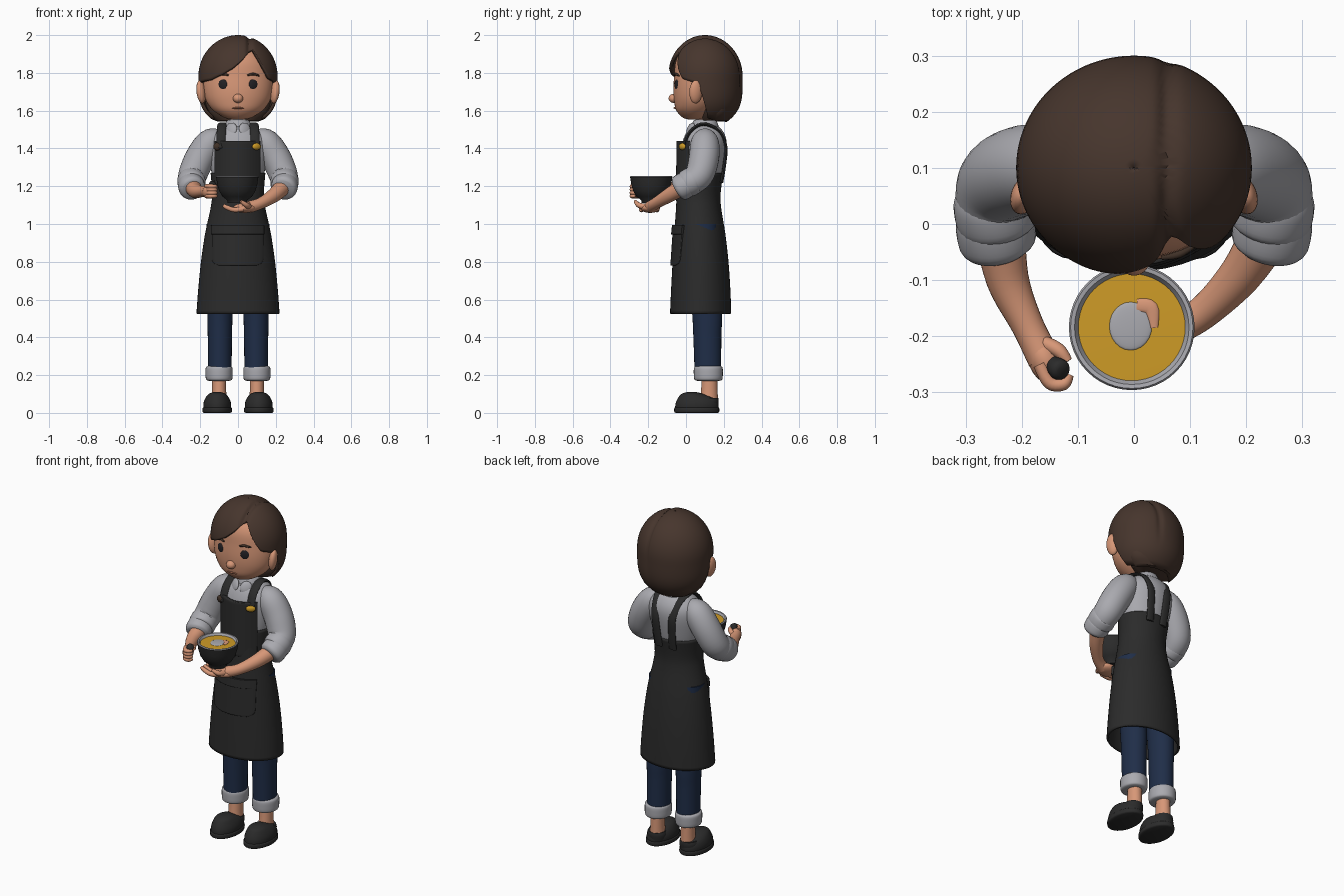
import bpy, bmesh, math
from mathutils import Vector, Euler

if "Cube" in bpy.data.objects:
    bpy.data.objects.remove(bpy.data.objects["Cube"])


def material(name, rgb):
    m = bpy.data.materials.new(name)
    m.diffuse_color = (*rgb, 1)
    m.use_nodes = True
    m.node_tree.nodes["Principled BSDF"].inputs["Base Color"].default_value = m.diffuse_color
    return m


HAIR = material("hair_brown", (0.062, 0.036, 0.026))
SKIN = material("skin", (0.68, 0.31, 0.185))
SHIRT = material("shirt_grey", (0.40, 0.40, 0.43))
APRON = material("apron_black", (0.024, 0.024, 0.024))
JEANS = material("denim_navy", (0.014, 0.027, 0.065))
GOLD = material("soup_gold", (0.62, 0.33, 0.02))
EYE = material("eye_black", (0.016, 0.015, 0.018))
BROWN = material("wood_brown", (0.05, 0.03, 0.02))
LIP = material("lip_rose", (0.42, 0.16, 0.09))


def add(name, verts, faces, mat):
    me = bpy.data.meshes.new(name)
    me.from_pydata(verts, [], faces)
    me.materials.append(mat)
    ob = bpy.data.objects.new(name, me)
    bpy.context.collection.objects.link(ob)
    return ob


def solidify(ob, t):
    m = ob.modifiers.new("thickness", "SOLIDIFY")
    m.thickness, m.offset = t, -1


def smooth_path(pts, sub):
    """Catmull-Rom through tuples of any length."""
    pts = [Vector(p) for p in pts]
    out = []
    for i in range(len(pts) - 1):
        a, b, c, d = pts[max(i - 1, 0)], pts[i], pts[i + 1], pts[min(i + 2, len(pts) - 1)]
        for k in range(sub):
            t = k / sub
            out.append(b + (c - a) * (t / 2) + (a * 2 - b * 5 + c * 4 - d) * (t * t / 2)
                       + (b * 3 - a - c * 3 + d) * (t ** 3 / 2))
    return out + [pts[-1]]


def sweep(name, pts, mat, ref=(1, 0, 0), level=False, caps=True, n=28, sub=5):
    """Elliptical tube through (x, y, z, radius along ref, other radius)."""
    path = smooth_path([p if len(p) == 5 else (*p, p[3]) for p in pts], sub)
    verts, faces = [], []
    for k, p in enumerate(path):
        c = Vector(p[:3])
        t = Vector((0, 0, 1)) if level else (
            Vector(path[min(k + 1, len(path) - 1)][:3]) - Vector(path[max(k - 1, 0)][:3])).normalized()
        s = Vector(ref)
        s = (s - t * s.dot(t)).normalized()
        q = t.cross(s)
        for i in range(n):
            a = 2 * math.pi * i / n
            verts.append(c + s * (p[3] * math.cos(a)) + q * (p[4] * math.sin(a)))
    m = len(path)
    for k in range(m - 1):
        for i in range(n):
            j = (i + 1) % n
            faces.append((k * n + i, k * n + j, k * n + n + j, k * n + n + i))
    if caps:
        faces.append(tuple(reversed(range(n))))
        faces.append(tuple(range((m - 1) * n, m * n)))
    return add(name, verts, faces, mat)


def loft(name, rings, mat, cx=0, **kw):
    """Level rings given as (z, y centre, x radius, y radius)."""
    return sweep(name, [(cx, y, z, rx, ry) for z, y, rx, ry in rings], mat, level=True, **kw)


def ball(name, loc, size, mat, rot=(0, 0, 0)):
    ob = add(name, [], [], mat)
    bm = bmesh.new()
    bmesh.ops.create_uvsphere(bm, u_segments=24, v_segments=16, radius=1)
    e = Euler(rot).to_matrix()
    for v in bm.verts:
        v.co = e @ Vector([a * b for a, b in zip(v.co, size)]) + Vector(loc)
    bm.to_mesh(ob.data)
    bm.free()
    return ob


def patch(name, x0, x1, z0, z1, yb, yt, k, thick, mat, corner=0.0):
    """Curved cloth panel on the front; corner rounds the lower corners."""
    nx, nz = 20, 20
    verts, faces = [], []
    for j in range(nz + 1):
        v = j / nz
        z = z0 + (z1 - z0) * v
        d = max(0, corner - (z - z0))
        cut = corner - math.sqrt(max(0, corner ** 2 - d ** 2))
        for i in range(nx + 1):
            x = x0 + cut + (x1 - x0 - 2 * cut) * i / nx
            verts.append((x, yb + (yt - yb) * v + k * x * x, z))
    w = nx + 1
    for j in range(nz):
        for i in range(nx):
            a = j * w + i
            faces.append((a, a + 1, a + 1 + w, a + w))
    ob = add(name, verts, faces, mat)
    solidify(ob, thick)
    b = ob.modifiers.new("soft_edge", "BEVEL")
    b.width, b.segments = 0.004, 2


def lathe(name, profile, centre, mat, n=48):
    verts, faces = [], []
    for r, z in profile:
        for i in range(n):
            a = 2 * math.pi * i / n
            verts.append((centre[0] + r * math.cos(a), centre[1] + r * math.sin(a), z))
    for k in range(len(profile) - 1):
        for i in range(n):
            j = (i + 1) % n
            faces.append((k * n + i, k * n + j, k * n + n + j, k * n + n + i))
    return add(name, verts, faces, mat)


# Head and face
loft("head", [(1.553, .045, .025, .025), (1.562, .045, .07, .06), (1.60, .052, .13, .103), (1.65, .062, .168, .125),
              (1.71, .07, .184, .137), (1.78, .078, .186, .141), (1.86, .085, .172, .14),
              (1.92, .09, .12, .11), (1.95, .09, .05, .05)], SKIN, n=40)
sweep("neck", [(0, .1, 1.46, .042), (0, .095, 1.53, .037), (0, .09, 1.62, .04)], SKIN)
ball("nose", (0, -.066, 1.665), (.027, .026, .024), SKIN)
sweep("mouth", [(-.03, -.052, 1.612, .003), (0, -.061, 1.615, .005), (.03, -.052, 1.612, .003)], LIP, ref=(0, 0, 1), n=10)
for s in (-1, 1):
    side = "left" if s < 0 else "right"
    ball("ear_" + side, (s * .195, .052, 1.70), (.023, .036, .062), SKIN, (0, s * .12, s * .35))
    ball("eye_" + side, (s * .08, -.047, 1.738), (.026, .010, .029), EYE, (0, 0, s * .4))
    sweep("eyebrow_" + side, [(s * .05, -.06, 1.787, .004), (s * .08, -.054, 1.794, .007), (s * .112, -.036, 1.785, .004)],
          BROWN, ref=(0, 0, 1), n=10)

# Hair: one shell whose lower edge follows the fringe, ears and bob line
EDGE = [(-180, 1.54), (-120, 1.543), (-96, 1.56), (-84, 1.70), (-72, 1.75), (-45, 1.762), (-25, 1.79), (-8, 1.825),
        (10, 1.88), (22, 1.92), (29, 1.935), (34, 1.885), (41, 1.83), (52, 1.77), (72, 1.75), (84, 1.70),
        (96, 1.56), (120, 1.543), (180, 1.54)]


def edge(a):
    for (a0, z0), (a1, z1) in zip(EDGE, EDGE[1:]):
        if a <= a1:
            return z0 + (z1 - z0) * (a - a0) / (a1 - a0)
    return EDGE[-1][1]


COLS, ROWS = 120, 28
verts, faces = [], []
for j in range(ROWS + 1):
    for i in range(COLS):
        deg = -180 + 360 * i / COLS
        a = math.radians(deg)
        e = edge(deg)
        z = e + (2.0 - e) * math.sin(j / ROWS * math.pi / 2)
        f = math.sqrt(max(0, 1 - ((z - 1.78) / .22) ** 2)) if z > 1.78 else 1 - .42 * ((1.78 - z) / .24) ** 4
        f = max(f, .004)
        x, y = .21 * f * math.sin(a), -(.195 if abs(deg) < 90 else .2) * f * math.cos(a)
        p = Vector((x, y, z - 1.75))
        p *= 1 - .05 * math.exp(-((x - .06) / .014) ** 2) * min(1, max(0, (z - 1.65) / .15))
        verts.append(p + Vector((0, .1, 1.75)))
for j in range(ROWS):
    for i in range(COLS):
        k = (i + 1) % COLS
        faces.append((j * COLS + i, j * COLS + k, j * COLS + COLS + k, j * COLS + COLS + i))
solidify(add("hair", verts, faces, HAIR), .018)
loft("hair_underside", [(1.548, .155, .12, .07), (1.60, .165, .165, .09), (1.72, .17, .175, .1), (1.88, .14, .12, .1)], HAIR)

# Shirt and collar
loft("shirt", [(1.1, .07, .115, .095), (1.2, .075, .125, .102), (1.3, .085, .145, .114), (1.4, .095, .157, .12),
               (1.46, .1, .148, .11), (1.505, .1, .105, .085), (1.53, .1, .05, .05)], SHIRT, n=40)
loft("collar", [(1.49, .1, .088, .078), (1.52, .1, .075, .072), (1.545, .1, .06, .062), (1.552, .1, .045, .05)], SHIRT)
for s in (-1, 1):
    side = "left" if s < 0 else "right"
    ball("collar_flap_" + side, (s * .035, .024, 1.503), (.032, .012, .036), SHIRT, (-.4, s * .5, s * .3))
    sweep("sleeve_" + side, [(s * .09, .1, 1.455, .05), (s * .145, .1, 1.43, .075), (s * .2, .095, 1.35, .08),
                             (s * .24, .07, 1.26, .076), (s * .247, .01, 1.21, .068)], SHIRT)
    for k, (y, z, r) in enumerate([(.025, 1.222, .073), (-.012, 1.20, .069)]):
        sweep(f"sleeve_roll_{k}_{side}", [(s * .249, y + .025, z + .014, r * .85), (s * .249, y + .016, z + .01, r),
                                          (s * .243, y - .02, z - .01, r), (s * .24, y - .034, z - .018, r * .8)], SHIRT)

# Forearms and hands
sweep("forearm_left", [(-.24, -.01, 1.20, .046), (-.225, -.1, 1.175, .038), (-.19, -.18, 1.172, .029),
                       (-.16, -.24, 1.175, .03)], SKIN)
ball("hand_left", (-.158, -.243, 1.172), (.03, .045, .036), SKIN, (0, 0, .4))
for k in range(4):
    z = 1.148 + .017 * k
    sweep(f"finger_left_{k}", [(-.168, -.25, z, .012), (-.15, -.283, z, .012), (-.125, -.285, z, .011), (-.115, -.268, z, .008)],
          SKIN, ref=(0, 0, 1), n=12)
sweep("thumb_left", [(-.165, -.21, 1.185, .013), (-.135, -.225, 1.198, .013), (-.118, -.245, 1.2, .009)], SKIN, ref=(0, 0, 1), n=12)
sweep("spoon_handle", [(-.15, -.235, 1.14, .012), (-.143, -.25, 1.19, .016), (-.132, -.26, 1.215, .019),
                       (-.128, -.263, 1.222, .01)], APRON, n=16)
sweep("forearm_right", [(.24, -.01, 1.20, .046), (.19, -.09, 1.152, .038), (.12, -.16, 1.11, .03), (.06, -.19, 1.09, .032)], SKIN)
ball("hand_right", (.035, -.19, 1.085), (.062, .052, .026), SKIN, (0, 0, .3))
for k in range(4):
    y = -.235 + .027 * k
    sweep(f"finger_right_{k}", [(.03, y, 1.08, .014), (-.02, y, 1.075, .013), (-.06, y, 1.088, .012), (-.078, y, 1.1, .008)],
          SKIN, ref=(0, 1, 0), n=12)
sweep("thumb_right", [(.06, -.21, 1.09, .016), (.045, -.25, 1.1, .014), (.015, -.268, 1.12, .009)], SKIN, n=12)

# Bowl of soup
C = (-.004, -.184)
lathe("bowl_outside", [(.001, 1.11), (.05, 1.11), (.052, 1.125), (.078, 1.145), (.096, 1.175), (.106, 1.21), (.112, 1.25)], C, APRON)
lathe("bowl_inside", [(.112, 1.25), (.109, 1.255), (.102, 1.254), (.093, 1.238)], C, SHIRT)
lathe("soup", [(.097, 1.242), (.05, 1.243), (.001, 1.243)], C, GOLD)
ball("cream", (-.006, -.182, 1.243), (.038, .043, .005), SHIRT)
sweep("soup_garnish", [(.005, -.145, 1.243, .012, .004), (.03, -.15, 1.244, .013, .004), (.036, -.185, 1.243, .007, .003)],
      SKIN, n=12, ref=(.7, .7, 0))

# Apron
solidify(loft("apron_skirt", [(.525, .0775, .22, .162), (.65, .078, .211, .157), (.8, .077, .196, .148),
                              (.95, .073, .174, .135), (1.08, .067, .146, .12), (1.16, .067, .137, .116),
                              (1.27, .08, .145, .118)], APRON, caps=False, n=48), .012)
patch("apron_bib", -.127, .122, 1.12, 1.44, -.054, -.05, 4.2, .02, APRON)
patch("apron_pocket", -.14, .137, .78, .97, -.083, -.07, 2.6, .016, APRON, corner=.04)
patch("apron_pocket_hem", -.143, .14, .945, .995, -.079, -.074, 2.7, .02, APRON)
for s in (-1, 1):
    sweep("apron_strap_" + ("left" if s < 0 else "right"),
          [(s * .09, -.014, 1.40, .025, .009), (s * .088, .012, 1.475, .025, .009), (s * .085, .06, 1.52, .025, .009),
           (s * .08, .11, 1.527, .025, .009), (s * .068, .175, 1.49, .024, .009), (s * .056, .21, 1.41, .024, .009),
           (s * .05, .203, 1.31, .024, .009), (s * .045, .188, 1.22, .024, .009)], APRON, n=16)
ball("strap_button", (-.11, -.008, 1.41), (.021, .014, .021), BROWN)
ball("strap_badge", (.098, -.02, 1.41), (.027, .012, .018), GOLD, (0, 0, .6))

# Legs and shoes
for s in (-1, 1):
    side = "left" if s < 0 else "right"
    loft("jeans_" + side, [(.2, .116, .062, .07), (.4, .113, .064, .074), (.55, .11, .067, .079), (1.0, .08, .07, .085)],
         JEANS, cx=s * .096)
    loft("jeans_cuff_" + side, [(.17, .118, .055, .06), (.178, .118, .069, .074), (.21, .118, .072, .077),
                                (.24, .118, .07, .075), (.25, .118, .055, .062)], SHIRT, cx=s * .1)
    loft("ankle_" + side, [(.05, .12, .042, .05), (.1, .123, .038, .045), (.2, .125, .037, .04)], SKIN, cx=s * .1)
    loft("shoe_sole_" + side, [(0, .057, .07, .112), (.006, .057, .078, .119), (.024, .057, .078, .119),
                               (.03, .057, .072, .112)], APRON, cx=s * .11)
    loft("shoe_" + side, [(.02, .057, .073, .115), (.05, .058, .073, .113), (.078, .055, .063, .098),
                          (.1, .035, .045, .06), (.11, .03, .02, .025)], APRON, cx=s * .11)
    loft("shoe_heel_" + side, [(.02, .118, .05, .05), (.06, .118, .055, .055), (.08, .118, .05, .053)], APRON, cx=s * .106)

# Smooth shading with sharp edges kept
for ob in bpy.data.objects:
    ob.select_set(True)
    bpy.context.view_layer.objects.active = ob
bpy.ops.object.shade_smooth_by_angle(angle=math.radians(45))
